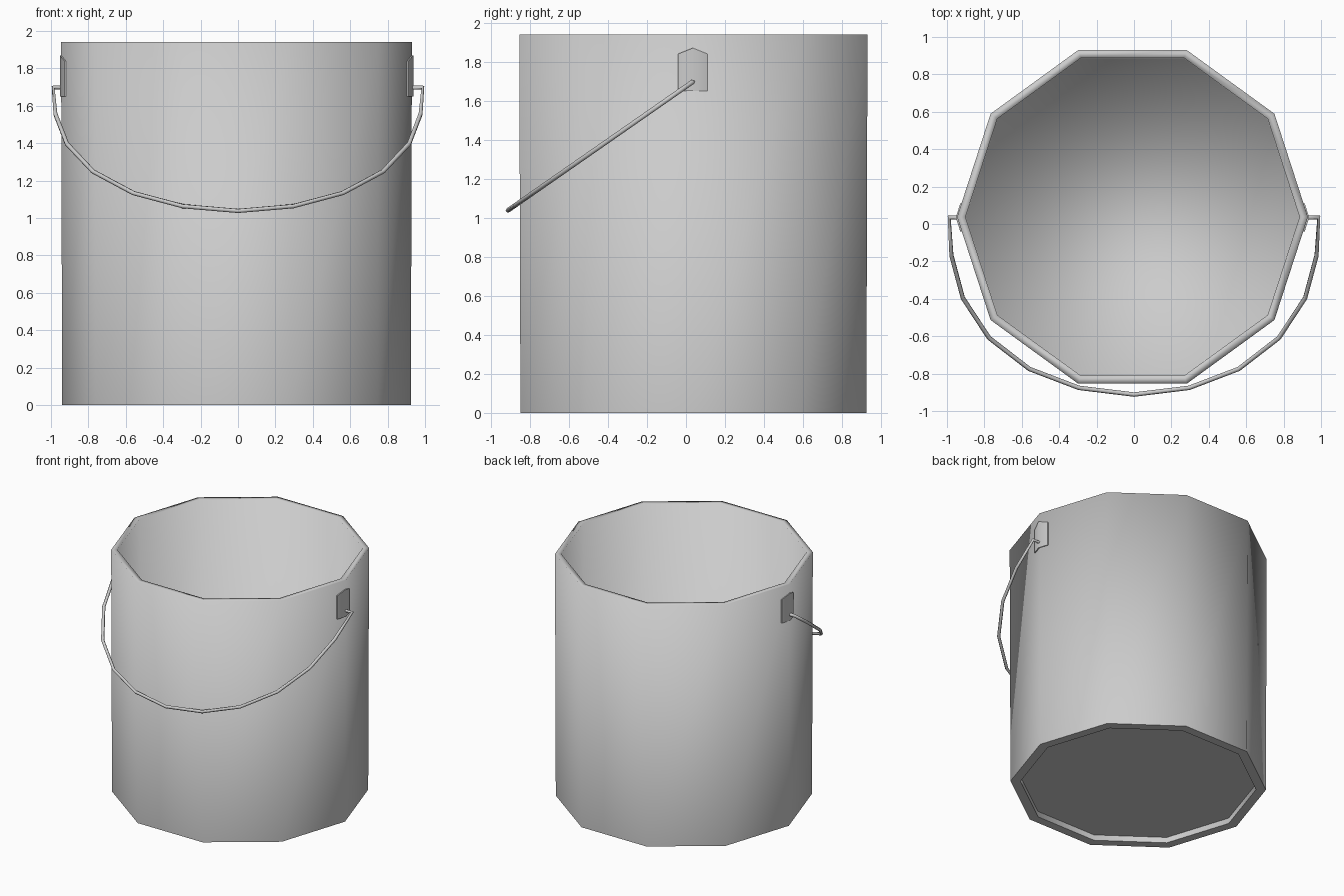
import bpy, bmesh, math
from mathutils import Vector

cube = bpy.data.objects.get("Cube")
if cube:
    bpy.data.objects.remove(cube, do_unlink=True)

steel = bpy.data.materials.new("grey steel")
steel.use_nodes = True
steel.diffuse_color = (0.6, 0.6, 0.6, 1)
steel.node_tree.nodes["Principled BSDF"].inputs["Base Color"].default_value = (0.6, 0.6, 0.6, 1)

CX, CY = -0.008, 0.038   # bucket axis
SIDES = 10


def add_mesh(name, bm):
    bmesh.ops.recalc_face_normals(bm, faces=bm.faces[:])
    for face in bm.faces:
        face.smooth = True
    mesh = bpy.data.meshes.new(name)
    bm.to_mesh(mesh)
    bm.free()
    mesh.materials.append(steel)
    obj = bpy.data.objects.new(name, mesh)
    bpy.context.collection.objects.link(obj)
    obj.location = (CX, CY, 0)


# Bucket: one closed profile of (radius, height), from the underside out and up to the inside floor
profile = [(0.86, 0.045), (0.86, 0), (0.932, 0), (0.938, 1.94), (0.893, 1.94), (0.89, 0.08)]
bm = bmesh.new()
rings = []
for r, z in profile:
    rings.append([bm.verts.new((r * math.cos(math.tau * i / SIDES),
                                r * math.sin(math.tau * i / SIDES), z)) for i in range(SIDES)])
for a, b in zip(rings, rings[1:]):
    for i in range(SIDES):
        j = (i + 1) % SIDES
        bm.faces.new((a[i], a[j], b[j], b[i]))
bm.faces.new(rings[0])
bm.faces.new(rings[-1])
# The foot ring keeps hard edges; the rim and floor stay soft
for ring in rings[:3]:
    for i in range(SIDES):
        bm.edges.get((ring[i - 1], ring[i])).smooth = False
add_mesh("bucket", bm)

# Handle ears: pointed plates folded around the bucket corner
FOLD = math.tan(math.pi / SIDES)
for side, name in ((1, "left_ear"), (-1, "right_ear")):
    bm = bmesh.new()
    columns = []
    for y, top in ((-0.075, 1.84), (0, 1.87), (0.075, 1.84)):
        x = side * (0.945 - abs(y) * FOLD)
        columns.append([bm.verts.new((x, y - 0.003, z)) for z in (1.65, top)])
    wings = [bm.faces.new((a[0], b[0], b[1], a[1])) for a, b in zip(columns, columns[1:])]
    grown = bmesh.ops.extrude_face_region(bm, geom=wings, use_keep_orig=True)["geom"]
    inner = [g for g in grown if isinstance(g, bmesh.types.BMVert)]
    bmesh.ops.translate(bm, verts=inner, vec=(-side * 0.02, 0, 0))
    bmesh.ops.recalc_face_normals(bm, faces=bm.faces[:])
    for e in bm.edges:
        e.smooth = e.calc_face_angle(0) < math.radians(45)
    add_mesh(name, bm)

# Wire handle: half path of (x, how far along the swing), mirrored to the other side
half = [(0.92, 0), (0.988, 0), (0.976, 0.215), (0.915, 0.455),
        (0.775, 0.68), (0.56, 0.855), (0.295, 0.962)]
path = half + [(0, 1)] + [(-x, t) for x, t in reversed(half)]
pivot, low = Vector((0, 0.035, 1.697)), Vector((0, -0.912, 1.038))
curve = bpy.data.curves.new("wire_handle", 'CURVE')
curve.dimensions = '3D'
curve.bevel_depth = 0.012
curve.bevel_resolution = 1
curve.use_fill_caps = True
spline = curve.splines.new('POLY')
spline.points.add(len(path) - 1)
for p, (x, t) in zip(spline.points, path):
    p.co = (*(pivot.lerp(low, t) + Vector((x, 0, 0))), 1)
curve.materials.append(steel)
handle = bpy.data.objects.new("wire_handle", curve)
bpy.context.collection.objects.link(handle)
bpy.ops.object.select_all(action='DESELECT')
handle.select_set(True)
bpy.context.view_layer.objects.active = handle
bpy.ops.object.convert(target='MESH')
bpy.ops.object.shade_smooth_by_angle(angle=math.radians(80))
